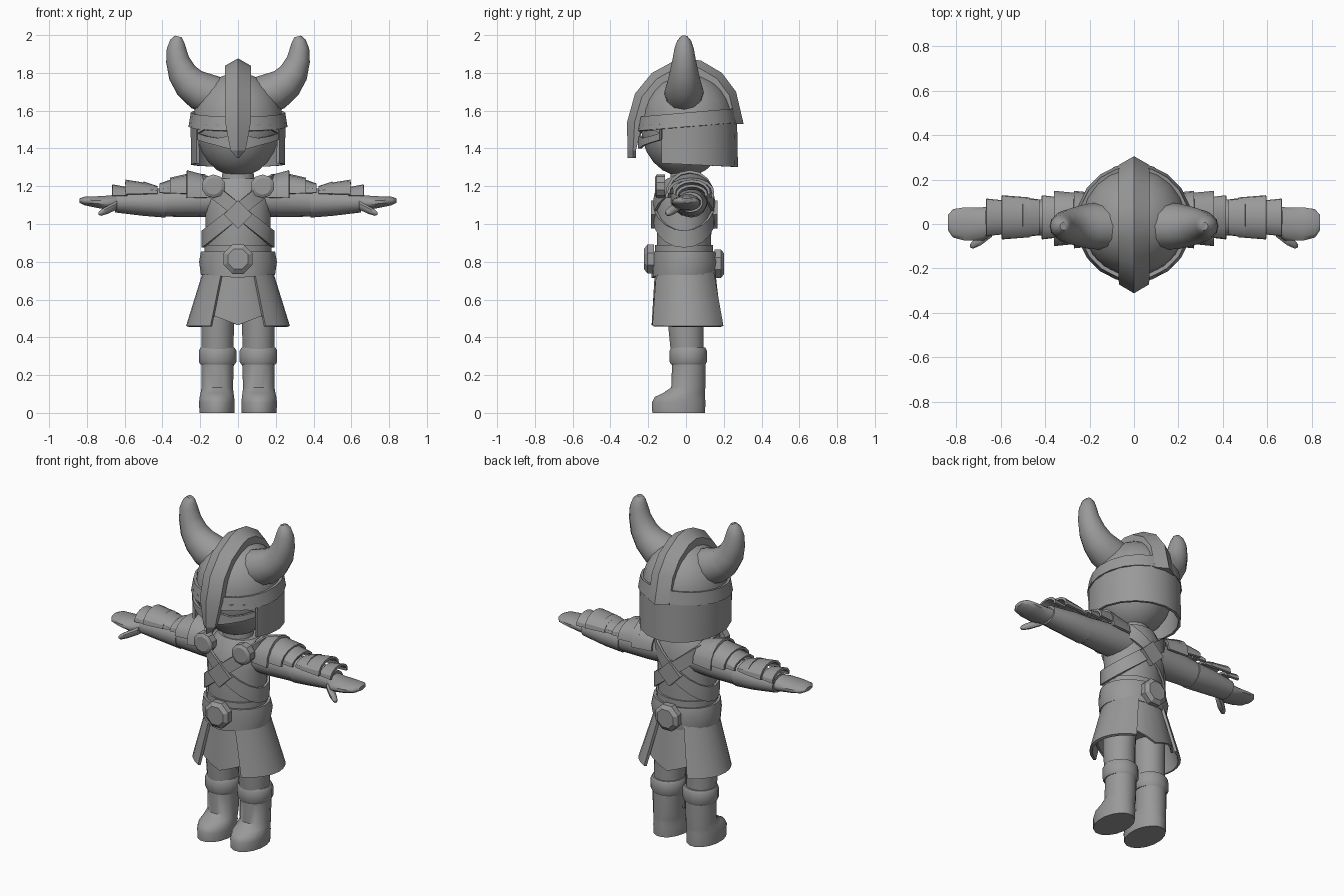
import bpy, bmesh
from math import sin, cos, pi, radians, sqrt
from mathutils import Vector

cube = bpy.data.objects.get("Cube")
if cube:
    bpy.data.objects.remove(cube, do_unlink=True)

GREY = (0.32, 0.32, 0.32, 1)
mat = bpy.data.materials.new("plain_grey")
mat.use_nodes = True
mat.diffuse_color = GREY
mat.node_tree.nodes["Principled BSDF"].inputs["Base Color"].default_value = GREY


def grid(name, rows, closed=False, caps=False, thick=0, mirror=False, angle=35):
    """Skin rows of points; optionally close, cap, thicken and mirror them."""
    bm = bmesh.new()
    vs = [[bm.verts.new(p) for p in row] for row in rows]
    n = len(vs[0])
    for a, b in zip(vs, vs[1:]):
        for i in range(n if closed else n - 1):
            j = (i + 1) % n
            bm.faces.new((a[i], a[j], b[j], b[i]))
    if caps:
        bm.faces.new(vs[0])
        bm.faces.new(vs[-1])
    bmesh.ops.remove_doubles(bm, verts=bm.verts, dist=0.0001)
    bmesh.ops.recalc_face_normals(bm, faces=bm.faces)
    if thick:
        bmesh.ops.solidify(bm, geom=bm.faces[:], thickness=thick)
        bmesh.ops.recalc_face_normals(bm, faces=bm.faces)
    me = bpy.data.meshes.new(name)
    bm.to_mesh(me)
    bm.free()
    me.materials.append(mat)
    me.shade_smooth()
    me.set_sharp_from_angle(angle=radians(angle))
    ob = bpy.data.objects.new(name, me)
    bpy.context.collection.objects.link(ob)
    if mirror:
        ob.modifiers.new("mirror", 'MIRROR').use_mirror_merge = False
    return ob


def loft(name, axis, sections, n=16, **kw):
    """Ellipse sections (position, centre 1, centre 2, radius 1, radius 2) along an axis."""
    rows = []
    for t, c1, c2, r1, r2 in sections:
        row = []
        for i in range(n):
            a = 2 * pi * (i + 0.5) / n
            p = [c1 + r1 * cos(a), c2 + r2 * sin(a)]
            p.insert("xyz".index(axis), t)
            row.append(p)
        rows.append(row)
    return grid(name, rows, closed=True, caps=True, **kw)


def wrap(name, a0, a1, levels, n=12, **kw):
    """Curved sheet about z; angle 0 is the front. Level: rx, ry, centre y, z(angle)."""
    rows = []
    for rx, ry, cy, z in levels:
        angs = [radians(a0 + (a1 - a0) * i / n) for i in range(n + 1)]
        rows.append([(rx * sin(a), cy - ry * cos(a), z(a)) for a in angs])
    return grid(name, rows, **kw)


def arm_plate(name, x0, x1, ry, z0, top0, top1, cy=0.03):
    """Arched plate lying over the arm."""
    rows = []
    for x, top, k in ((x0, top0, 0.9), (x1, top1, 1.0)):
        angs = [radians(-95 + 190 * i / 8) for i in range(9)]
        rows.append([(x, cy + ry * k * sin(a), z0 + (top - z0) * cos(a)) for a in angs])
    return grid(name, rows, thick=0.014, mirror=True, angle=30)


# Head and neck
head = []
for i in range(13):
    a = pi * i / 12
    r = max(sin(a), 0.01)
    head.append((1.51 - 0.26 * cos(a), 0, -0.01, 0.222 * r, 0.23 * r))
loft("head", "z", head, n=24)
loft("neck", "z", [(1.16, 0, 0, 0.1, 0.09), (1.3, 0, 0, 0.08, 0.08)])

# Helmet dome, brow band, neck guard
dome = []
for i in range(8):
    a = pi / 2 * i / 7
    r = max(cos(a), 0.01)
    dome.append((1.55 + 0.25 * sin(a), 0, 0.01, 0.238 * r, 0.243 * r))
loft("helmet_dome", "z", dome, n=20)
tilt = lambda z: (lambda a: z - 0.022 * cos(a))
wrap("helmet_band", 0, 360, [(0.262, 0.268, 0.005, tilt(1.515)),
                             (0.25, 0.255, 0.005, tilt(1.59))], n=20, thick=0.018)
wrap("neck_guard", 60, 300, [(0.255, 0.265, 0.005, tilt(1.53)),
                             (0.252, 0.27, 0.005, lambda a: 1.315 + 0.013 * cos(a))],
     n=12, thick=0.015)

# Eye mask: a strip above and a strip below each eye opening
xs = (0.02, 0.055, 0.11, 0.17, 0.215)
on_face = lambda x, z: (x, -0.266 * sqrt(1 - (x / 0.26) ** 2) + 0.01, z)
sheet = lambda zs: [on_face(x, z) for x, z in zip(xs, zs)]
eye_mid = (1.475, 1.475, 1.485, 1.49, 1.48)
grid("mask_upper", [sheet([1.53] * 5), sheet((1.475, 1.485, 1.505, 1.505, 1.48))],
     thick=0.015, mirror=True)
grid("mask_lower", [sheet((1.475, 1.465, 1.455, 1.465, 1.48)),
                    sheet((1.4, 1.4, 1.415, 1.43, 1.445))], thick=0.015, mirror=True)

# Crest running from the nose guard over the top to the back: y, z, half width
crest_path = [(-0.31, 1.35, 0.006), (-0.31, 1.39, 0.04), (-0.312, 1.54, 0.068),
              (-0.27, 1.69, 0.07), (-0.18, 1.80, 0.07), (-0.07, 1.86, 0.07), (0, 1.877, 0.07),
              (0.08, 1.865, 0.07), (0.19, 1.80, 0.07), (0.265, 1.70, 0.07), (0.305, 1.53, 0.07)]
rows = []
for y, z, w in crest_path:
    d = Vector((0, y, max(z - 1.56, 0))).normalized()
    ridge = Vector((0, y, z))
    edge, base = ridge - d * 0.04, ridge - d * 0.085
    if z < 1.5:
        edge, base = ridge - d * 0.03, ridge - d * 0.045
    side = Vector((w, 0, 0))
    rows.append([base - side, edge - side, ridge, edge + side, base + side])
grid("helmet_crest", rows, closed=True, caps=True, angle=22)

# Horns: x, z, radius along the bend
horn = [(0.13, 1.68, 0.105), (0.20, 1.705, 0.103), (0.255, 1.745, 0.09), (0.295, 1.80, 0.077),
        (0.32, 1.87, 0.062), (0.326, 1.93, 0.051), (0.322, 1.97, 0.037), (0.316, 1.993, 0.018)]
rows = []
for i, (x, z, r) in enumerate(horn):
    p, q = horn[max(i - 1, 0)], horn[min(i + 1, len(horn) - 1)]
    t = Vector((q[0] - p[0], 0, q[1] - p[1])).normalized()
    side = Vector((t.z, 0, -t.x))
    ring = [2 * pi * k / 12 for k in range(12)]
    rows.append([Vector((x, -0.01, z)) + side * r * cos(a) + Vector((0, r * sin(a), 0))
                 for a in ring])
grid("horn", rows, closed=True, caps=True, mirror=True, angle=50)

# Torso and pelvis
loft("torso", "z", [(0.8, 0, -0.01, 0.165, 0.145), (0.92, 0, -0.01, 0.172, 0.145),
                    (1.08, 0, -0.01, 0.175, 0.148), (1.18, 0, 0, 0.17, 0.13),
                    (1.24, 0, 0.01, 0.12, 0.1)], n=20)
loft("pelvis", "z", [(0.57, 0, 0, 0.12, 0.08), (0.64, 0, 0, 0.18, 0.125),
                     (0.8, 0, 0, 0.165, 0.14)], n=16)
loft("waist_trim", "z", [(0.83, 0, -0.01, 0.178, 0.155), (0.89, 0, -0.01, 0.18, 0.155)], n=20)

# Crossed chest straps with plates and shoulder discs
for side, label in ((1, "left"), (-1, "right")):
    wrap("chest_strap_" + label, 0, 360,
         [(0.192, 0.165, -0.01, lambda a, h=h: 1.07 + h + side * 0.15 * sin(a))
          for h in (-0.045, 0.045)], n=20, thick=0.014)
for y, label in ((-0.172, "front"), (0.152, "back")):
    bm_plate = [(y + s * 0.014, 0, 1.05, r, r) for s, r in ((-1, 0.075), (1, 0.075))]
    rows = [[(r * k, t, c + r * m) for k, m in ((0, 1), (1, 0), (0, -1), (-1, 0))]
            for t, _, c, r, _ in bm_plate]
    grid("chest_plate_" + label, rows, closed=True, caps=True)
loft("shoulder_disc", "y", [(-0.165, 0.13, 1.2, 0.045, 0.045), (-0.155, 0.13, 1.2, 0.064, 0.062),
                            (-0.11, 0.13, 1.2, 0.064, 0.062)], n=10, mirror=True, angle=25)

# Belt and buckles
wrap("belt", 0, 360, [(0.196, 0.172, -0.01, lambda a: 0.73 - 0.015 * abs(cos(a)) ** 8),
                      (0.206, 0.178, -0.005, lambda a: 0.80),
                      (0.196, 0.17, -0.01, lambda a: 0.855)], n=20, thick=0.02)
for y, s, z, label in ((-0.17, -1, 0.815, "front"), (0.15, 1, 0.79, "back")):
    loft("buckle_" + label, "y", [(y, 0, z, 0.082, 0.082), (y + s * 0.035, 0, z, 0.082, 0.082),
                                  (y + s * 0.052, 0, z, 0.058, 0.058)], n=8, angle=25)

# Skirt: open side panels over pointed cloth flaps
grid("skirt_panel",
     [[(rx * sin(a), cy - ry * cos(a), z)
       for a in (radians(a0 + (180 - 2 * a0) * i / 10) for i in range(11))]
      for rx, ry, cy, z, a0 in ((0.185, 0.172, -0.005, 0.75, 28), (0.275, 0.222, 0.01, 0.46, 32))],
     thick=0.016, mirror=True)
point = lambda a: 0.465 + 0.09 * min(abs(sin(a)), 0.6)
for a0, label in ((-62, "front"), (118, "back")):
    wrap("skirt_flap_" + label, a0, a0 + 124,
         [(0.175, 0.16, -0.005, lambda a: 0.75), (0.235, 0.185, 0.003, point)], n=8, thick=0.012)

# Legs, boot cuffs and boots
loft("leg", "z", [(0.25, 0.108, 0.01, 0.084, 0.085), (0.45, 0.108, 0, 0.088, 0.095),
                  (0.66, 0.1, 0, 0.09, 0.105)], mirror=True)
loft("boot_cuff", "z", [(0.255, 0.108, 0.012, 0.092, 0.092), (0.27, 0.108, 0.012, 0.101, 0.1),
                        (0.33, 0.108, 0.012, 0.101, 0.1), (0.345, 0.108, 0.012, 0.092, 0.092)],
     mirror=True)
loft("boot", "z", [(0, 0.112, -0.039, 0.094, 0.142), (0.055, 0.112, -0.039, 0.096, 0.145),
                   (0.085, 0.112, -0.032, 0.093, 0.135), (0.105, 0.111, -0.01, 0.089, 0.113),
                   (0.135, 0.11, 0.012, 0.085, 0.092), (0.27, 0.108, 0.015, 0.088, 0.09)],
     mirror=True, angle=45)

# Arms, hands and thumbs
loft("arm", "x", [(0.1, 0.015, 1.13, 0.1, 0.09), (0.22, 0.02, 1.125, 0.095, 0.088),
                  (0.4, 0.028, 1.115, 0.078, 0.076)], n=14, mirror=True)
loft("glove", "x", [(0.385, 0.028, 1.112, 0.084, 0.078), (0.5, 0.03, 1.113, 0.08, 0.07),
                    (0.65, 0.022, 1.115, 0.068, 0.054)], n=14, mirror=True)
loft("hand", "x", [(0.63, 0.02, 1.115, 0.06, 0.045), (0.68, 0.0, 1.112, 0.078, 0.04),
                   (0.76, 0.0, 1.117, 0.078, 0.03), (0.815, 0.003, 1.122, 0.066, 0.023),
                   (0.838, 0.006, 1.124, 0.035, 0.012)], n=12, mirror=True, angle=50)
loft("thumb", "x", [(0.64, -0.035, 1.1, 0.025, 0.025), (0.69, -0.07, 1.075, 0.028, 0.023),
                    (0.725, -0.093, 1.06, 0.02, 0.018), (0.738, -0.098, 1.055, 0.008, 0.008)],
     n=8, mirror=True, angle=50)

# Layered armour over shoulders and forearms
arm_plate("shoulder_plate_inner", 0.14, 0.27, 0.13, 1.15, 1.25, 1.285, 0.02)
arm_plate("shoulder_plate_middle", 0.23, 0.36, 0.125, 1.17, 1.275, 1.245, 0.025)
arm_plate("shoulder_plate_outer", 0.33, 0.415, 0.1, 1.17, 1.245, 1.215)
arm_plate("forearm_plate_inner", 0.425, 0.5, 0.09, 1.165, 1.2, 1.225)
arm_plate("forearm_plate_middle", 0.47, 0.595, 0.1, 1.165, 1.215, 1.235)
arm_plate("forearm_plate_outer", 0.585, 0.665, 0.085, 1.155, 1.195, 1.21)
